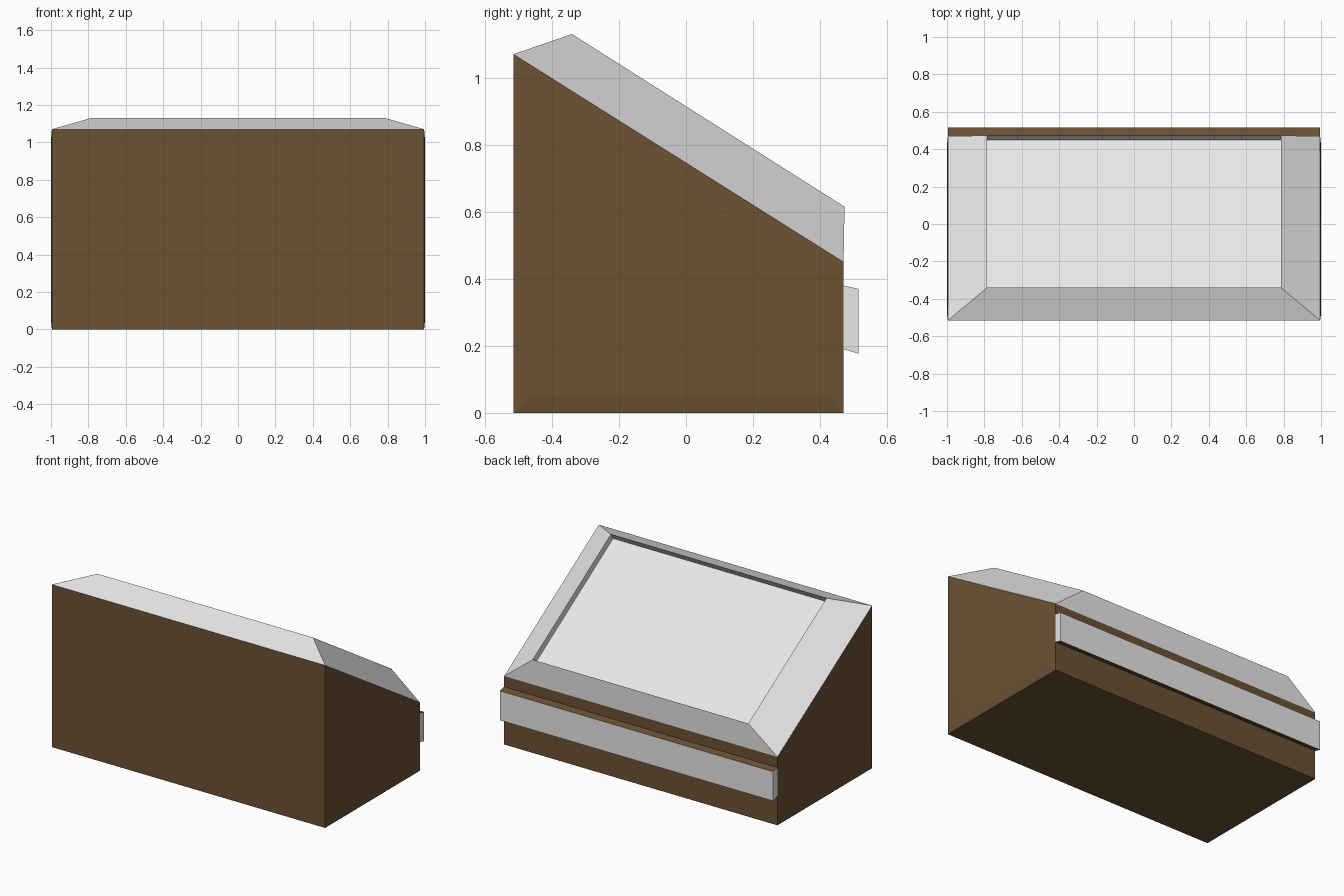
import bpy, bmesh
from mathutils import Vector

cube = bpy.data.objects.get("Cube")
if cube:
    bpy.data.objects.remove(cube, do_unlink=True)


def material(name, rgb):
    m = bpy.data.materials.new(name)
    m.use_nodes = True
    m.diffuse_color = (*rgb, 1)
    m.node_tree.nodes["Principled BSDF"].inputs["Base Color"].default_value = (*rgb, 1)
    return m


BROWN = material("dark brown", (0.147, 0.083, 0.034))
GREY = material("light grey", (0.8, 0.8, 0.8))
HALF = 0.995


def finish(name, bm, mats):
    bm.normal_update()
    mesh = bpy.data.meshes.new(name)
    bm.to_mesh(mesh)
    bm.free()
    for m in mats:
        mesh.materials.append(m)
    obj = bpy.data.objects.new(name, mesh)
    bpy.context.collection.objects.link(obj)
    return obj


def prism(profile):
    """Extrude a (y, z) profile across the full width."""
    bm = bmesh.new()
    face = bm.faces.new([bm.verts.new((-HALF, y, z)) for y, z in profile])
    out = bmesh.ops.extrude_face_region(bm, geom=[face])
    moved = [v for v in out["geom"] if isinstance(v, bmesh.types.BMVert)]
    bmesh.ops.translate(bm, verts=moved, vec=(2 * HALF, 0, 0))
    bmesh.ops.recalc_face_normals(bm, faces=bm.faces)
    return bm


# Wedge body, with shallow raised panels on both sides
FRONT, BACK, FRONT_Z, BACK_Z = -0.515, 0.47, 1.07, 0.45
body = prism([(FRONT, 0), (BACK, 0), (BACK, BACK_Z), (FRONT, FRONT_Z)])
sides = [f for f in body.faces if abs(f.normal.x) > 0.9]
bmesh.ops.inset_individual(body, faces=sides, thickness=0.07, depth=0.005)
# The sloping top is covered by the frame
top = [f for f in body.faces if f.normal.z > 0.5]
bmesh.ops.delete(body, geom=top, context="FACES_ONLY")
finish("wedge_body", body, [BROWN])

# Bevelled frame around a recessed sloping panel
frame = bmesh.new()


def ring(half, low, high, shift=Vector()):
    corners = [(-half, *low), (half, *low), (half, *high), (-half, *high)]
    return [frame.verts.new(Vector(c) + shift) for c in corners]


rim_low, rim_high = (-0.34, 1.13), (0.473, 0.615)
inward = Vector((0, rim_high[1] - rim_low[1], rim_low[0] - rim_high[0])).normalized()
rings = [
    ring(HALF, (FRONT, FRONT_Z), (BACK, BACK_Z)),
    ring(0.785, rim_low, rim_high),
    ring(0.785, rim_low, rim_high, inward * 0.043),
]
for a, b in zip(rings, rings[1:]):
    for i in range(4):
        j = (i + 1) % 4
        frame.faces.new((a[i], a[j], b[j], b[i]))
frame.faces.new(rings[-1])
finish("sloping_frame_and_panel", frame, [GREY])

# Rear rail: grey face and ends, brown top and underside
rail = prism([(BACK, 0.19), (0.515, 0.177), (0.515, 0.37), (BACK, 0.38)])
for f in rail.faces:
    f.material_index = 1 if abs(f.normal.z) > 0.5 else 0
finish("rear_rail", rail, [GREY, BROWN])
